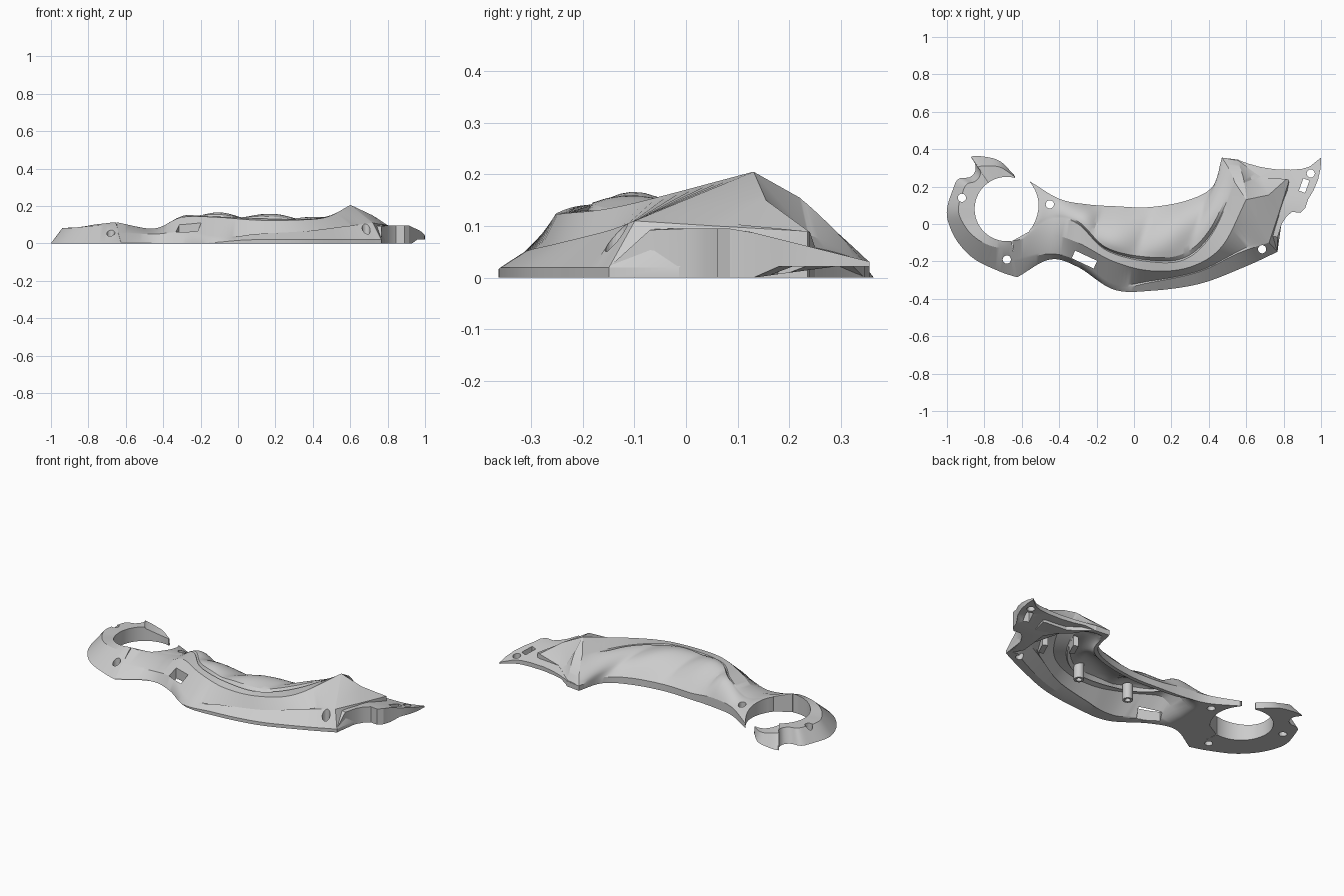
import bpy, bmesh, math
from mathutils import Vector, Matrix

if "Cube" in bpy.data.objects:
    bpy.data.objects.remove(bpy.data.objects["Cube"])

grey = bpy.data.materials.new("light grey")
grey.use_nodes = True
colour = (0.6, 0.6, 0.6, 1)
grey.diffuse_color = colour
grey.node_tree.nodes["Principled BSDF"].inputs["Base Color"].default_value = colour


def finish(bm, name, smooth=True):
    """Turn a closed, evenly wound bmesh into a named, shaded object."""
    if bm.calc_volume(signed=True) < 0:
        bmesh.ops.reverse_faces(bm, faces=bm.faces)
    mesh = bpy.data.meshes.new(name)
    bm.to_mesh(mesh)
    bm.free()
    mesh.materials.append(grey)
    ob = bpy.data.objects.new(name, mesh)
    bpy.context.collection.objects.link(ob)
    if smooth:
        bpy.ops.object.select_all(action='DESELECT')
        bpy.context.view_layer.objects.active = ob
        ob.select_set(True)
        bpy.ops.object.shade_smooth_by_angle(angle=math.radians(24))
    return ob


def curve_through(points, steps):
    """Smooth curve through every point."""
    pts = [Vector(p) for p in points]
    ext = [pts[0] * 2 - pts[1]] + pts + [pts[-1] * 2 - pts[-2]]
    out = []
    for a, b, c, d in zip(ext, ext[1:], ext[2:], ext[3:]):
        for i in range(steps):
            t = i / steps
            out.append(b + (c - a) * (t / 2) + (a * 2 - b * 5 + c * 4 - d) * (t * t / 2)
                       + (b * 3 - a - c * 3 + d) * (t ** 3 / 2))
    return out + [pts[-1]]


def smoothstep(a, b, v):
    t = min(max((v - a) / (b - a), 0), 1)
    return t * t * (3 - 2 * t)


def skin(bm, sections, closed=False):
    """Join section loops into a tube, either capped with strips or closed on itself."""
    rows = [[bm.verts.new(p) for p in s] for s in sections]
    n = len(rows[0])
    for a, b in zip(rows, rows[1:] + rows[:1] if closed else rows[1:]):
        for i in range(n):
            j = (i + 1) % n
            bm.faces.new((a[i], a[j], b[j], b[i]))
    if not closed:
        first, last = rows[0], rows[-1]
        for i in range(n // 2 - 1):
            bm.faces.new((first[i + 1], first[i], first[-1 - i], first[-2 - i]))
            bm.faces.new((last[i], last[i + 1], last[-2 - i], last[-1 - i]))


# Rails of the handle, from finger ring to guard
front_edge = [(-.625, -.285, 0), (-.45, -.19, 0), (-.3, -.23, 0), (-.11, -.35, 0),
              (.09, -.357, 0), (.35, -.32, 0), (.59, -.23, 0), (.765, -.15, 0)]
lip = [(-.64, -.2, .055), (-.45, -.16, .05), (-.3, -.2, .06), (-.11, -.335, .025),
       (.09, -.312, .05), (.35, -.255, .065), (.56, -.155, .09), (.72, -.1, .11)]
ridge = [(-.65, -.09, .113), (-.45, -.06, .08), (-.3, -.1, .14), (-.11, -.2, .14),
         (.09, -.25, .125), (.3, -.23, .125), (.47, -.12, .14), (.6, .13, .205)]
pocket = [(-.56, -.04, .09), (-.43, .03, .08), (-.3, .0, .145), (-.15, -.14, .145),
          (.07, -.2, .135), (.27, -.19, .13), (.42, -.05, .135), (.54, .22, .15)]
grip = [(-.51, .1, .07), (-.42, .09, .075), (-.27, .05, .13), (-.13, -.05, .14),
        (.07, -.07, .135), (.24, -.04, .135), (.37, .05, .125), (.51, .29, .09)]
back_edge = [(-.56, .23, .03), (-.4, .135, .05), (-.25, .105, .055), (-.1, .095, .04),
             (.08, .09, .04), (.28, .125, .04), (.42, .2, .035), (.47, .355, .03)]
# Guard: wing edge, concave wall, meeting line with the plate
guard = [[(.767, -.149, 0), (.722, -.099, .11), (.603, .131, .205),
          (.59, .22, .155), (.575, .28, .1), (.55, .345, .03)],
         [(.785, -.02, 0), (.775, .06, .1), (.72, .155, .15),
          (.63, .235, .085), (.6, .29, .06), (.553, .345, .03)],
         [(.8, .1, 0), (.83, .235, .09), (.815, .24, .088),
          (.68, .25, .058), (.61, .3, .046), (.556, .345, .03)]]

STEPS = 10
rails = [curve_through(r, STEPS) for r in (front_edge, lip, ridge, pocket, grip, back_edge)]
stations = list(zip(*rails))
stations += [[Vector(p) for p in line] for line in guard]

sections = []
for s, (f, l, r, c, g, e) in enumerate(stations):
    u = s / STEPS
    in_grip = smoothstep(1.6, 2.6, u) * (1 - smoothstep(6, 6.8, u))
    hollow = smoothstep(1.3, 2.2, u) * (1 - smoothstep(6.9, 7.25, u))
    in_groove = smoothstep(3, 3.8, u) * (1 - smoothstep(6, 6.9, u))
    wall_top = Vector((f.x, f.y, .003 + .017 * smoothstep(2.6, 4, u)))
    # Groove behind the lower lip
    groove = l.lerp(r, .12) - Vector((0, 0, .014 * in_groove))
    top = [wall_top, l, groove, r, c]
    # Sunken, rippled finger grip between pocket edge and back edge
    top.append(c.lerp(g, .06) - Vector((0, 0, .012 * in_grip)))
    for i in range(1, 10):
        t = i / 10
        p = c * ((1 - t) * (1 - 2 * t)) + g * (4 * t * (1 - t)) + e * (t * (2 * t - 1))
        wave = abs(math.sin(math.pi * (p.x - .35 * p.y + .2) / .27)) - .6
        p.z += (.03 * wave + .012 * t) * in_grip * 4 * t * (1 - t)
        top.append(p)
    top.append(e)
    middle = (f + e) / 2
    # Hollow underside inside a flat rim
    inner = []
    for i, p in enumerate(top):
        q = p.lerp(middle, (.2 - .1 * i / len(top)) * hollow)
        q.z = max(p.z - .04, 0) * hollow
        inner.append(q)
    foot_front = Vector((f.x, f.y, 0))
    foot_back = Vector((e.x, e.y, 0))
    inner[0] = foot_front.lerp(inner[0], hollow)
    inner[-1] = foot_back.lerp(Vector((inner[-1].x, inner[-1].y, 0)), hollow)
    # Feet only differ from the inner rim where the shell is hollow
    sections.append([foot_front] + top + [foot_back, foot_back] + inner[::-1] + [foot_front])

# Give every section an even count so the caps pair top with underside
sections = [s[:-1] for s in sections]
sections = [s[:len(s) // 2 + 1] + s[len(s) // 2 + 2:] + [s[0]] for s in sections]
bm = bmesh.new()
skin(bm, sections)
handle = finish(bm, "handle_shell")

# Open finger ring with a hooked horn
ring_centre, hole = Vector((-.68, .08, 0)), .172
ring_outline = [(-.635, .255, 0), (-.715, .335, 0), (-.8, .36, 0), (-.87, .36, 0),
                (-.85, .325, 0), (-.85, .28, 0), (-.88, .25, 0), (-.94, .24, 0),
                (-.97, .18, 0), (-1, .08, 0), (-.99, 0, 0), (-.94, -.1, 0),
                (-.85, -.19, 0), (-.715, -.255, 0), (-.625, -.285, 0)]
outer = curve_through(ring_outline, 5)
sections = []
for i, p in enumerate(outer):
    t = i / (len(outer) - 1)
    inside = ring_centre + (p - ring_centre).normalized() * hole
    height = .04 + .045 * smoothstep(0, .3, t) + .028 * smoothstep(.7, 1, t)
    shoulder = inside.lerp(p, .6 - .4 * smoothstep(.6, 1, t))
    shoulder.z = height * (1 - .15 * t ** 4)
    crest = inside + Vector((0, 0, height))
    sections.append([inside, crest, shoulder, p])
bm = bmesh.new()
skin(bm, sections)
ring = finish(bm, "finger_ring")

# Pointed guard plate, sloping down to the back
plate_outline = [(.5, .35), (.55, .345), (.61, .323), (.675, .305), (.75, .293), (.835, .29),
                 (.9, .295), (.94, .307), (1, .355), (.998, .3), (.985, .24), (.96, .18),
                 (.93, .13), (.915, .085), (.89, .06), (.845, .065), (.815, .04), (.79, .0),
                 (.768, -.07), (.765, -.15), (.715, -.06), (.735, .12), (.62, .24)]
bm = bmesh.new()
top, bottom = [], []
for x, y in plate_outline:
    top.append(bm.verts.new((x, y, .095 - .25 * max(y - .1, 0) - .075 * smoothstep(-.06, -.15, y))))
    raised = y > .14 and x > .6
    bottom.append(bm.verts.new((x, y, .022 if raised else 0)))
for i in range(len(top)):
    j = (i + 1) % len(top)
    bm.faces.new((bottom[i], bottom[j], top[j], top[i]))
caps = [bm.faces.new(top), bm.faces.new(bottom[::-1])]
bmesh.ops.triangulate(bm, faces=caps)
plate = finish(bm, "guard_plate")


def add_cylinder(bm, x, y, low, high, radius):
    bmesh.ops.create_cone(bm, cap_ends=True, segments=20, radius1=radius, radius2=radius,
                          depth=high - low, matrix=Matrix.Translation((x, y, (low + high) / 2)))


def add_box(bm, centre, size, turn):
    matrix = (Matrix.Translation(centre) @ Matrix.Rotation(math.radians(turn), 4, 'Z')
              @ Matrix.Diagonal((*size, 1)))
    bmesh.ops.create_cube(bm, size=1, matrix=matrix)


# Pin holes, strap slot and guard slot
bm = bmesh.new()
for x, y in [(-.92, .14), (-.68, -.19), (-.45, .105), (.685, -.135), (.945, .27)]:
    add_cylinder(bm, x, y, -.1, .4, .022)
add_box(bm, (-.265, -.19, .1), (.13, .045, .5), -25)
add_box(bm, (.91, .205, .1), (.035, .07, .4), -20)
cutter = finish(bm, "hole_cutter", smooth=False)
cutter.hide_render = True
cutter.hide_viewport = True


def cut_holes(ob):
    """Cut the holes with the first solver that keeps the part whole."""
    area = sum(p.area for p in ob.data.polygons)
    cut = ob.modifiers.new("holes", 'BOOLEAN')
    cut.object = cutter
    for solver in ('EXACT', 'MANIFOLD', 'FLOAT'):
        cut.solver = solver
        bpy.context.view_layer.update()
        result = ob.evaluated_get(bpy.context.evaluated_depsgraph_get()).data
        highest = max((v.co.z for v in result.vertices), default=1)
        if highest < .25 and abs(sum(p.area for p in result.polygons) / area - 1) < .12:
            return
    ob.modifiers.remove(cut)


for part in (handle, ring, plate):
    cut_holes(part)

# Hollow screw posts and locating tabs inside the shell
for i, (x, y) in enumerate([(-.065, -.13), (.275, -.13)]):
    bm = bmesh.new()
    profile = [(.028, .105), (.028, .012), (.016, .012), (.016, .105)]
    angles = [k * math.tau / 20 for k in range(20)]
    skin(bm, [[(x + r * math.cos(a), y + r * math.sin(a), z) for r, z in profile]
              for a in angles], closed=True)
    finish(bm, f"screw_post_{i + 1}")
for i, (x, y) in enumerate([(.6, -.04), (.47, .06)]):
    bm = bmesh.new()
    add_box(bm, (x, y, .075), (.03, .09, .07), -25)
    finish(bm, f"locating_tab_{i + 1}", smooth=False)
